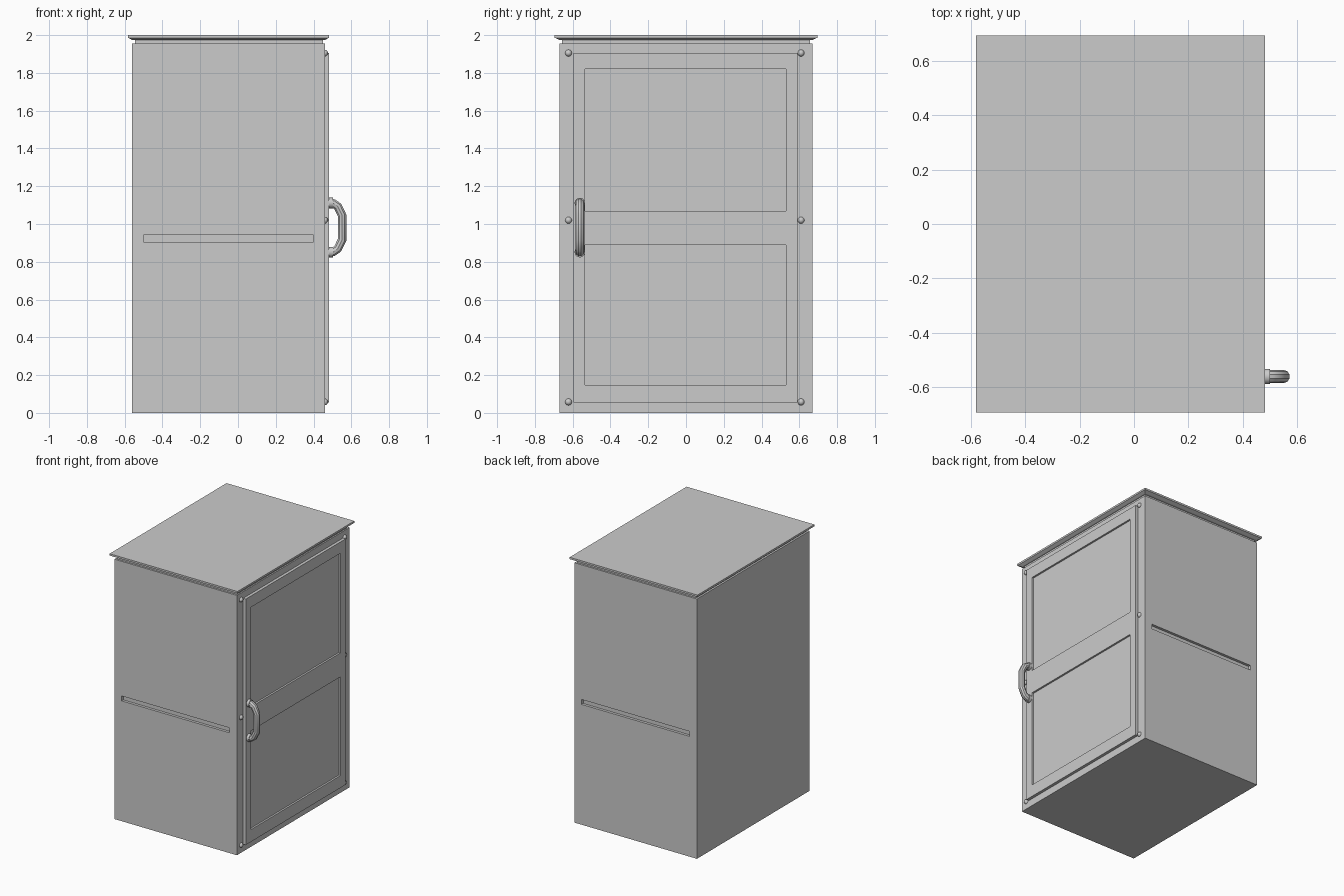
import bpy
import bmesh
from mathutils import Vector

if "Cube" in bpy.data.objects:
    bpy.data.objects.remove(bpy.data.objects["Cube"])

grey = bpy.data.materials.new("light grey metal")
grey.use_nodes = True
COLOUR = (0.6, 0.6, 0.6, 1)
grey.diffuse_color = COLOUR
grey.node_tree.nodes["Principled BSDF"].inputs["Base Color"].default_value = COLOUR

X0, X1, Y = -0.56, 0.46, 0.67      # cabinet walls
DOOR_FRONT = 0.482
HANDLE_Y = -0.562


def box(bm, lo, hi):
    """Add a box between two corners."""
    for v in bmesh.ops.create_cube(bm, size=1)["verts"]:
        v.co = [hi[i] if v.co[i] > 0 else lo[i] for i in range(3)]


def recess(bm, face, lo, hi, depth):
    """Sink a rectangle into an axis-aligned face."""
    normal = face.normal.copy()
    centre = face.calc_center_median()
    bmesh.ops.inset_individual(bm, faces=[face], thickness=0.01)
    for v in face.verts:
        for i in range(3):
            if abs(normal[i]) < 0.5:
                v.co[i] = hi[i] if v.co[i] > centre[i] else lo[i]
    inner = bmesh.ops.extrude_discrete_faces(bm, faces=[face])["faces"][0]
    bmesh.ops.translate(bm, verts=inner.verts[:], vec=-normal * depth)


def facing(bm, direction):
    """List the faces that point in a direction."""
    bm.normal_update()
    return [f for f in bm.faces if f.normal.dot(Vector(direction)) > 0.9]


def finish(bm, name):
    """Turn the bmesh into a named grey object."""
    bmesh.ops.recalc_face_normals(bm, faces=bm.faces[:])
    mesh = bpy.data.meshes.new(name)
    bm.to_mesh(mesh)
    bm.free()
    obj = bpy.data.objects.new(name, mesh)
    bpy.context.collection.objects.link(obj)
    mesh.materials.append(grey)
    return obj


def smooth(obj):
    bpy.ops.object.select_all(action="DESELECT")
    obj.select_set(True)
    bpy.context.view_layer.objects.active = obj
    bpy.ops.object.shade_smooth_by_angle()


# Cabinet body with a long slot in the front and back walls
bm = bmesh.new()
box(bm, (X0, -Y, 0), (X1, Y, 1.955))
for side in (-1, 1):
    wall = max(facing(bm, (0, side, 0)), key=lambda f: f.calc_area())
    recess(bm, wall, (-0.5, 0, 0.905), (0.4, 0, 0.942), 0.02)
finish(bm, "cabinet_body")

# Narrow neck under the roof
bm = bmesh.new()
box(bm, (X0 + 0.014, -Y + 0.014, 1.95), (X1 - 0.01, Y - 0.014, 1.978))
finish(bm, "roof_neck")

# Roof slab with a chamfered underside
bm = bmesh.new()
box(bm, (-0.582, -0.695, 1.986), (0.482, 0.695, 2.0))
under = facing(bm, (0, 0, -1))
under = bmesh.ops.extrude_discrete_faces(bm, faces=under)["faces"][0]
for v in under.verts:
    v.co.x += 0.022 if v.co.x < 0 else -0.022
    v.co.y += 0.025 if v.co.y < 0 else -0.025
    v.co.z = 1.974
finish(bm, "roof")

# Door with two sunken panels
bm = bmesh.new()
box(bm, (X1, -0.595, 0.055), (DOOR_FRONT, 0.59, 1.905))
bmesh.ops.bisect_plane(bm, geom=bm.verts[:] + bm.edges[:] + bm.faces[:],
                       plane_co=(0, 0, 0.98), plane_no=(0, 0, 1))
for face in facing(bm, (1, 0, 0)):
    upper = face.calc_center_median().z > 0.98
    low, high = (1.07, 1.82) if upper else (0.147, 0.89)
    recess(bm, face, (0, -0.535, low), (0, 0.53, high), 0.014)
finish(bm, "door")

# Round-headed bolts down both sides of the door
bm = bmesh.new()
for y in (-0.622, 0.609):
    for z in (0.058, 1.02, 1.905):
        verts = bmesh.ops.create_uvsphere(bm, u_segments=16, v_segments=10, radius=0.018)["verts"]
        bmesh.ops.translate(bm, verts=verts, vec=(X1 - 0.002, y, z))
smooth(finish(bm, "door_bolts"))

# Bent tube handle
curve = bpy.data.curves.new("handle_path", "CURVE")
curve.dimensions = "3D"
curve.bevel_depth = 0.024
curve.bevel_resolution = 3
curve.use_fill_caps = True
half = [(0.475, 0.13), (0.505, 0.128), (0.528, 0.112), (0.551, 0.065)]
path = half + [(x, -z) for x, z in reversed(half)]
spline = curve.splines.new("POLY")
spline.points.add(len(path) - 1)
for point, (x, z) in zip(spline.points, path):
    point.co = (x, HANDLE_Y, 0.981 + z, 1)
temp = bpy.data.objects.new("handle_path", curve)
bpy.context.collection.objects.link(temp)
bpy.context.view_layer.update()
mesh = bpy.data.meshes.new_from_object(temp.evaluated_get(bpy.context.evaluated_depsgraph_get()))
bpy.data.objects.remove(temp)
mesh.materials.clear()
mesh.materials.append(grey)
handle = bpy.data.objects.new("door_handle", mesh)
bpy.context.collection.objects.link(handle)
smooth(handle)

# Collars where the handle meets the door
bm = bmesh.new()
for z in (0.851, 1.111):
    verts = bmesh.ops.create_cone(bm, cap_ends=True, segments=16, radius1=0.028,
                                  radius2=0.028, depth=0.022)["verts"]
    for v in verts:
        v.co = (DOOR_FRONT + 0.009 + v.co.z, HANDLE_Y + v.co.y, z + v.co.x)
smooth(finish(bm, "handle_collars"))
